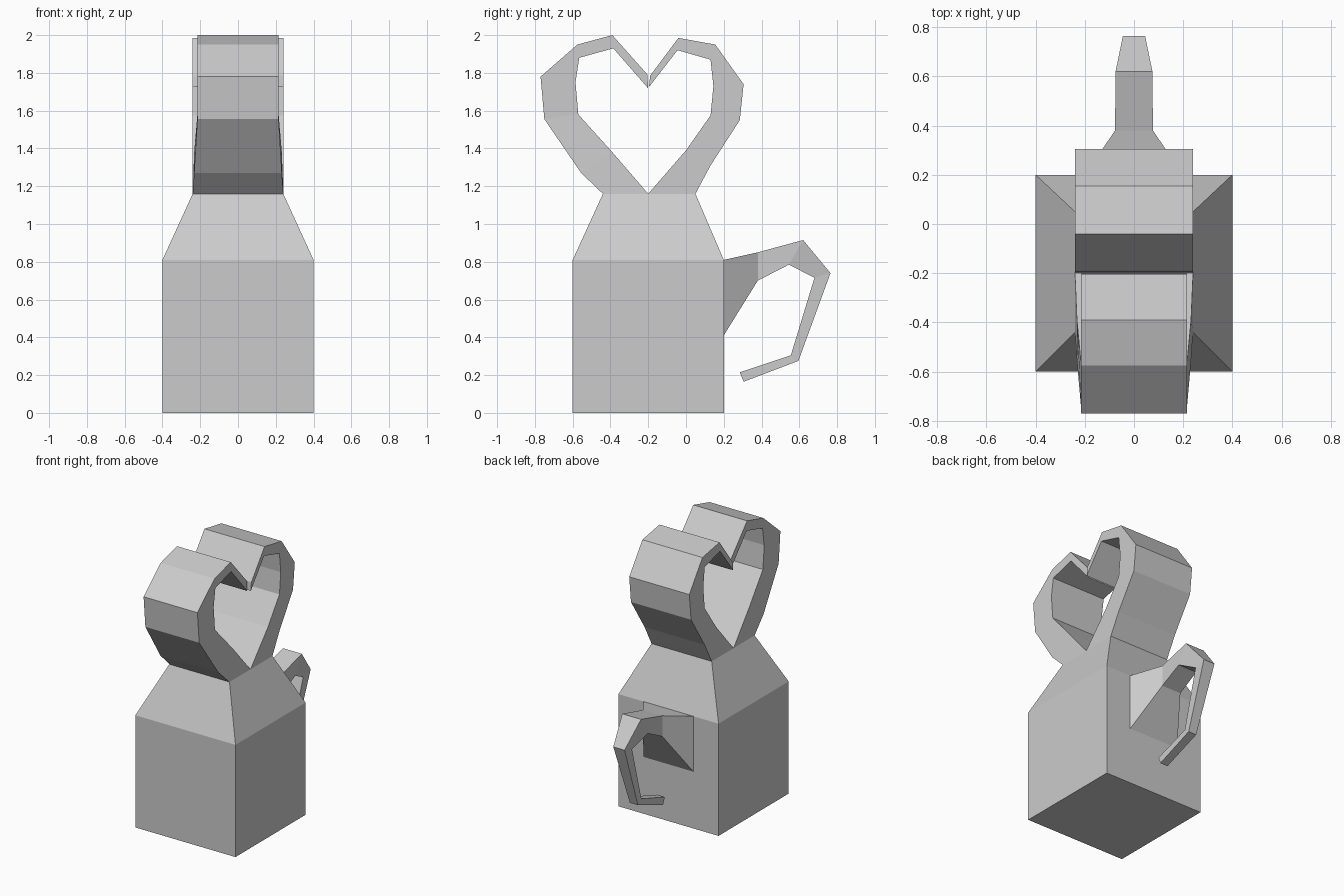
import bpy, bmesh

if "Cube" in bpy.data.objects:
    bpy.data.objects.remove(bpy.data.objects["Cube"])


def loft(name, rings, cap_start=True, cap_end=True):
    """Skin a list of four-cornered rings into a flat-faced object."""
    bm = bmesh.new()
    loops = [[bm.verts.new(p) for p in ring] for ring in rings]
    for a, b in zip(loops, loops[1:]):
        for i in range(4):
            j = (i + 1) % 4
            bm.faces.new((a[i], a[j], b[j], b[i]))
    if cap_start:
        bm.faces.new(loops[0][::-1])
    if cap_end:
        bm.faces.new(loops[-1])
    bmesh.ops.recalc_face_normals(bm, faces=bm.faces[:])
    # open-ended strips: make sure normals point outward
    if bm.calc_volume(signed=True) < 0:
        bmesh.ops.reverse_faces(bm, faces=bm.faces[:])
    mesh = bpy.data.meshes.new(name)
    bm.to_mesh(mesh)
    bm.free()
    obj = bpy.data.objects.new(name, mesh)
    bpy.context.collection.objects.link(obj)
    return obj


def level(hx, y0, y1, z):
    """Horizontal rectangle."""
    return [(-hx, y0, z), (hx, y0, z), (hx, y1, z), (-hx, y1, z)]


def section(oy, oz, iy, iz, hx):
    """Cross-section between an outer and an inner profile point."""
    return [(-hx, oy, oz), (hx, oy, oz), (hx, iy, iz), (-hx, iy, iz)]


# Body: box with tapered shoulders, top covered by the heart lobes
loft("body", [
    level(0.40, -0.60, 0.20, 0.0),
    level(0.40, -0.60, 0.20, 0.81),
    level(0.24, -0.44, 0.05, 1.16),
], cap_end=False)

# Front half of the heart loop
loft("front_heart_lobe", [section(*s) for s in (
    (-0.44, 1.16, -0.20, 1.16, 0.24),
    (-0.555, 1.27, -0.39, 1.38, 0.232),
    (-0.75, 1.555, -0.57, 1.58, 0.215),
    (-0.77, 1.78, -0.585, 1.75, 0.215),
    (-0.575, 1.95, -0.565, 1.88, 0.215),
    (-0.39, 2.00, -0.385, 1.93, 0.215),
    (-0.203, 1.79, -0.202, 1.72, 0.215),
)], cap_start=False)

# Back half of the heart loop
loft("back_heart_lobe", [section(*s) for s in (
    (0.05, 1.16, -0.20, 1.16, 0.24),
    (0.13, 1.31, 0.00, 1.39, 0.24),
    (0.285, 1.55, 0.13, 1.575, 0.24),
    (0.305, 1.74, 0.145, 1.73, 0.24),
    (0.155, 1.95, 0.13, 1.87, 0.24),
    (-0.04, 1.985, -0.045, 1.92, 0.24),
    (-0.19, 1.785, -0.196, 1.725, 0.24),
)], cap_start=False)

# Curled tail handle, flared where it meets the body
loft("curled_handle", [section(*s) for s in (
    (0.20, 0.81, 0.20, 0.41, 0.20),
    (0.38, 0.85, 0.38, 0.70, 0.077),
    (0.62, 0.915, 0.545, 0.785, 0.075),
    (0.765, 0.74, 0.68, 0.715, 0.045),
    (0.595, 0.275, 0.555, 0.305, 0.032),
    (0.305, 0.165, 0.285, 0.215, 0.03),
)], cap_start=False)
